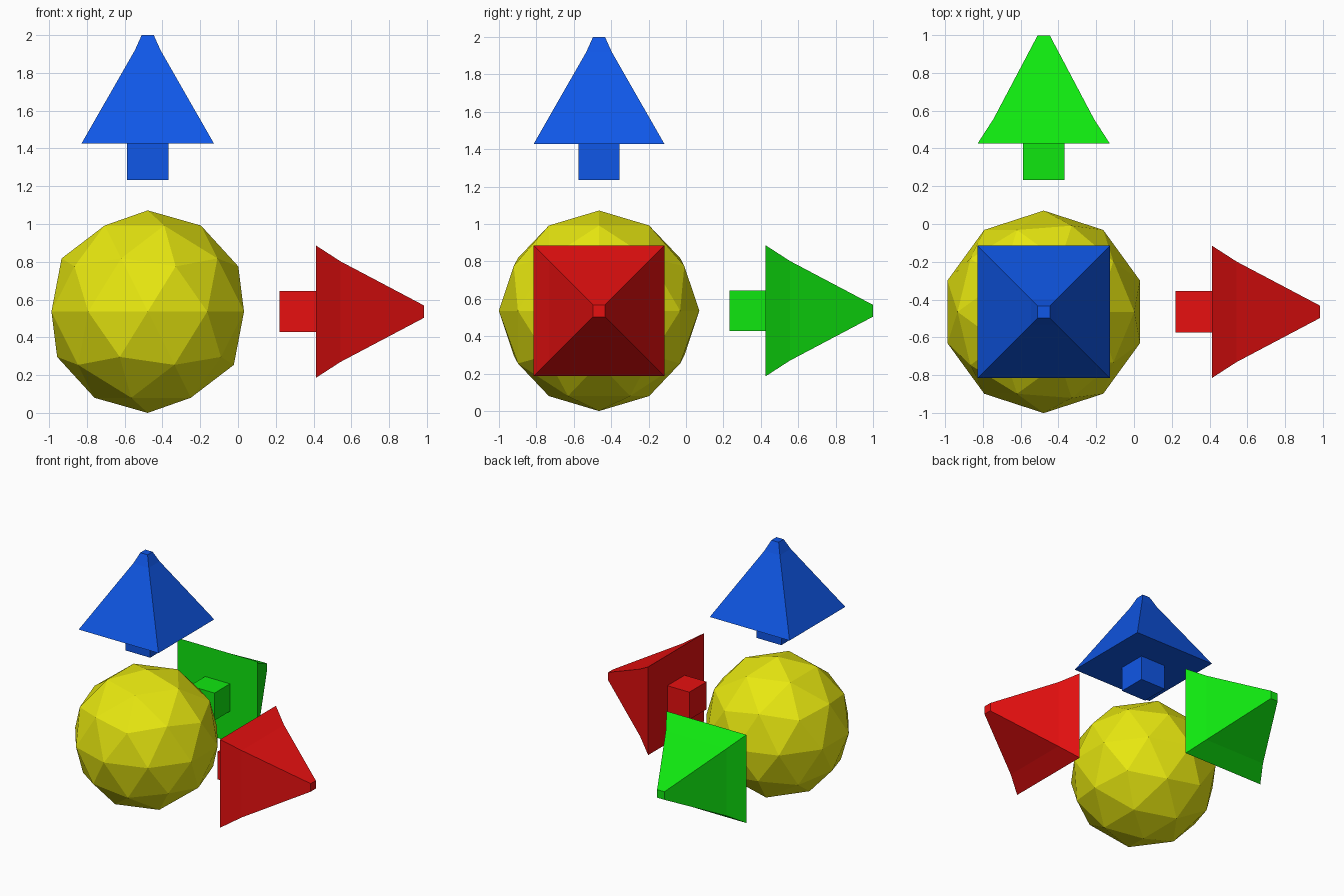
import bpy
import bmesh
from mathutils import Matrix, Vector

cube = bpy.data.objects.get("Cube")
if cube:
    bpy.data.objects.remove(cube, do_unlink=True)

CENTRE = Vector((-0.478, -0.465, 0.536))
BALL_RADIUS = 0.536
SHAFT_START, HEAD_START, TIP = 0.698, 0.891, 1.464   # distances from the ball centre


def material(name, colour):
    mat = bpy.data.materials.new(name)
    mat.use_nodes = True
    mat.diffuse_color = (*colour, 1)
    mat.node_tree.nodes["Principled BSDF"].inputs["Base Color"].default_value = (*colour, 1)
    return mat


def add_object(name, bm, mat, matrix):
    bmesh.ops.recalc_face_normals(bm, faces=bm.faces)
    mesh = bpy.data.meshes.new(name)
    bm.to_mesh(mesh)
    bm.free()
    mesh.transform(matrix)
    mesh.materials.append(mat)
    obj = bpy.data.objects.new(name, mesh)
    bpy.context.collection.objects.link(obj)
    return obj


def square_loft(name, profile, mat, matrix):
    """Stack square rings given as (half width, height) and cap both ends."""
    bm = bmesh.new()
    rings = [[bm.verts.new((sx * h, sy * h, z))
              for sx, sy in ((-1, -1), (1, -1), (1, 1), (-1, 1))]
             for h, z in profile]
    for low, high in zip(rings, rings[1:]):
        for i in range(4):
            j = (i + 1) % 4
            bm.faces.new((low[i], low[j], high[j], high[i]))
    bm.faces.new(rings[0])
    bm.faces.new(rings[-1])
    return add_object(name, bm, mat, matrix)


# Faceted ball
bm = bmesh.new()
bmesh.ops.create_icosphere(bm, subdivisions=2, radius=BALL_RADIUS)
add_object("ball", bm, material("yellow", (0.8, 0.8, 0.005)), Matrix.Translation(CENTRE))

# Axis arrows: name, direction, colour, slight flare ring of the head
low_ring = (0.266, HEAD_START + 0.13)
high_ring = (0.068, TIP - 0.08)
arrows = (
    ("red", (1, 0, 0), (0.8, 0.005, 0.005), low_ring),
    ("green", (0, 1, 0), (0.005, 0.8, 0.005), low_ring),
    ("blue", (0, 0, 1), (0.005, 0.095, 0.8), high_ring),
)
for name, direction, colour, ring in arrows:
    mat = material(name, colour)
    # Keep the square section aligned with the world axes
    axis = Vector(direction)
    turn = Vector((0, 0, 1)).rotation_difference(axis).to_matrix().to_4x4()
    matrix = Matrix.Translation(CENTRE) @ turn
    square_loft(name + "_arrow_shaft", [(0.109, SHAFT_START), (0.109, HEAD_START)], mat, matrix)
    square_loft(name + "_arrow_head", [(0.35, HEAD_START), ring, (0.032, TIP)], mat, matrix)
